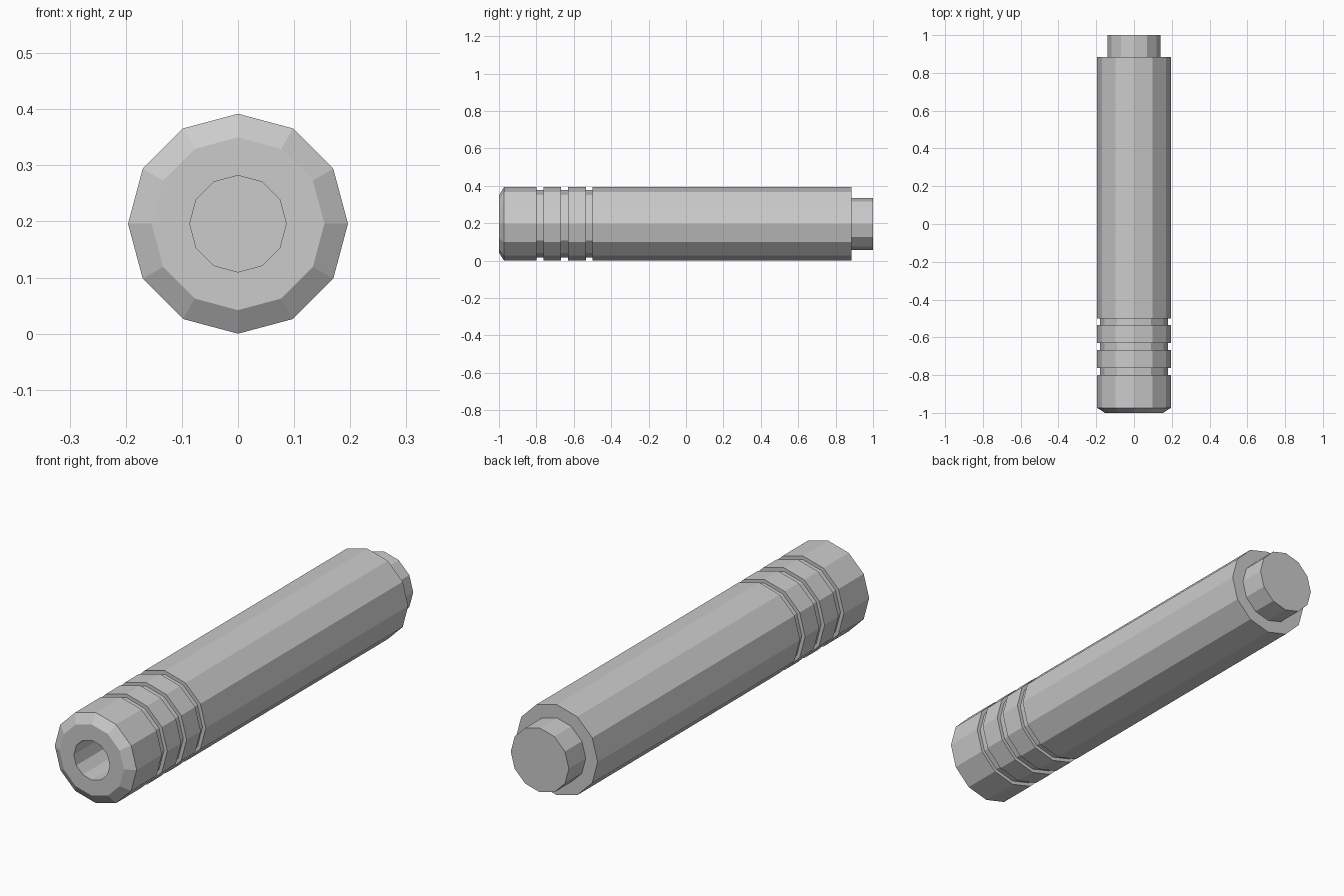
import bpy, bmesh, math

if "Cube" in bpy.data.objects:
    bpy.data.objects.remove(bpy.data.objects["Cube"])

SIDES = 12
R = 0.196          # main radius, also the axis height
GROOVE_R = 0.18


def lathe(name, profile):
    """Revolve (radius, y) points around the y axis; radius 0 makes a pole."""
    bm = bmesh.new()
    rings = []
    for r, y in profile:
        ring = []
        for i in range(SIDES):
            a = 2 * math.pi * i / SIDES
            ring.append(bm.verts.new((r * math.cos(a), y, R + r * math.sin(a))))
        rings.append(ring)
    for a, b in zip(rings, rings[1:]):
        for i in range(SIDES):
            j = (i + 1) % SIDES
            bm.faces.new((a[i], a[j], b[j], b[i]))
    bm.faces.new(rings[0])
    bm.faces.new(rings[-1])
    bmesh.ops.recalc_face_normals(bm, faces=bm.faces)
    mesh = bpy.data.meshes.new(name)
    bm.to_mesh(mesh)
    bm.free()
    obj = bpy.data.objects.new(name, mesh)
    bpy.context.collection.objects.link(obj)
    return obj


# Handle: blind bore, flat front rim, chamfer, three grooves, stepped rear pin
profile = [(0.086, -0.72), (0.086, -1.0), (0.154, -1.0), (R, -0.973)]
for start, end in ((-0.80, -0.763), (-0.668, -0.631), (-0.535, -0.50)):
    profile += [(R, start), (GROOVE_R, start), (GROOVE_R, end), (R, end)]
profile += [(R, 0.884), (0.139, 0.884), (0.139, 1.0)]
lathe("handle", profile)
